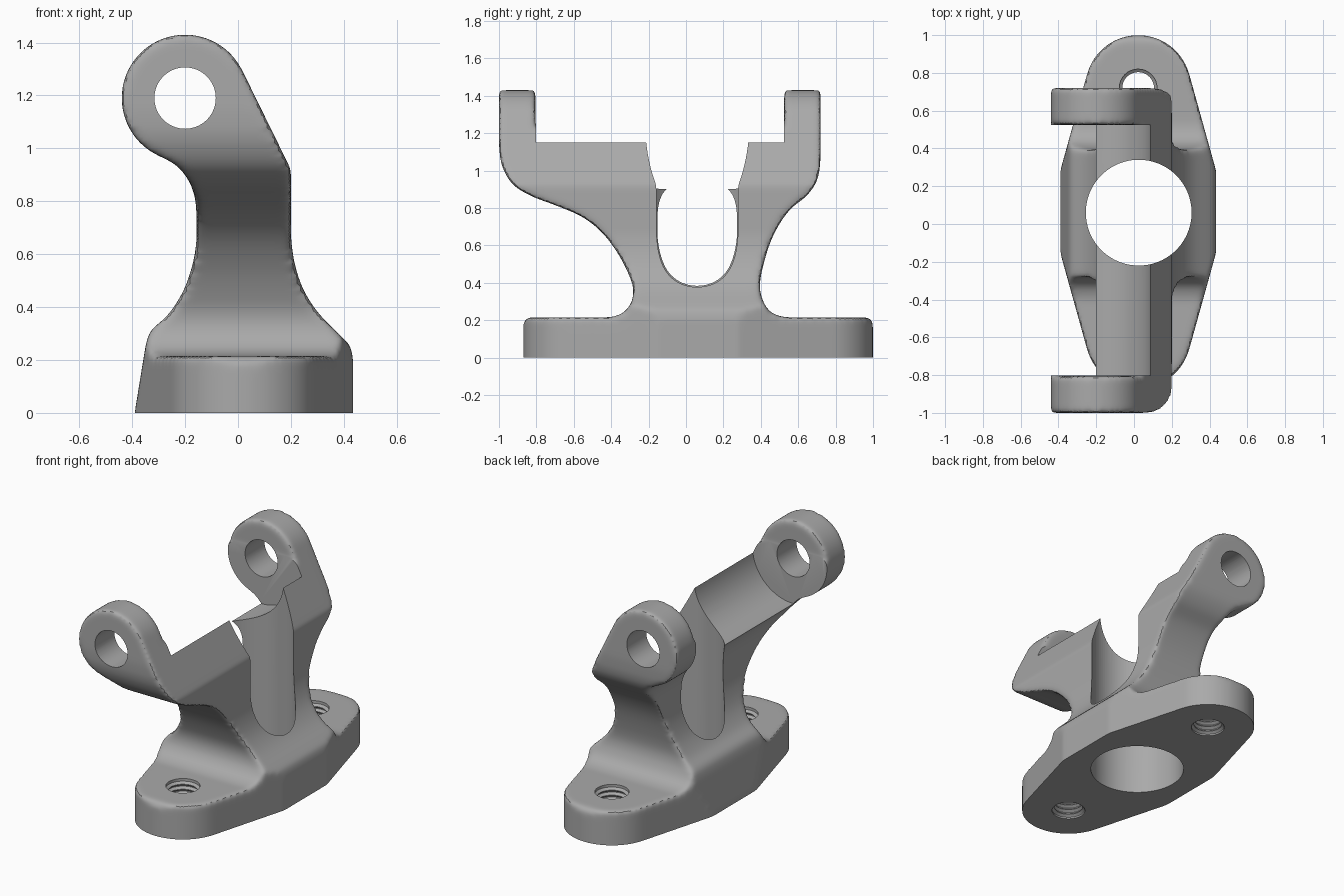
import bpy, bmesh
from math import sin, cos, pi, radians
from mathutils import Vector, Matrix

cube = bpy.data.objects.get("Cube")
if cube:
    bpy.data.objects.remove(cube, do_unlink=True)

MID = 0.022                 # x of the base centre line
EAR = (-0.2, 1.19)          # pivot axis in x, z
BORE = (0.025, 0.06)        # bore axis in x, y


def arc(c, r, a0, a1, n=24):
    return [(c[0] + r * cos(radians(a0 + (a1 - a0) * i / n)),
             c[1] + r * sin(radians(a0 + (a1 - a0) * i / n))) for i in range(n + 1)]


def smooth_path(pts, n=5):
    """Catmull-Rom curve through the points."""
    p = [Vector(q) for q in pts]
    p = [p[0]] + p + [p[-1]]
    out = []
    for a, b, c, d in zip(p, p[1:], p[2:], p[3:]):
        for i in range(n):
            t = i / n
            out.append(0.5 * (2 * b + (c - a) * t + (2 * a - 5 * b + 4 * c - d) * t * t
                              + (3 * b - a - 3 * c + d) * t ** 3))
    return [tuple(q) for q in out] + [tuple(pts[-1])]


def prism(name, pts, axis, lo, hi):
    """Extrude a closed outline along one axis."""
    place = {"X": lambda u, v, w: (w, u, v),
             "Y": lambda u, v, w: (u, w, v),
             "Z": lambda u, v, w: (u, v, w)}[axis]
    bm = bmesh.new()
    rings = [[bm.verts.new(place(u, v, w)) for u, v in pts] for w in (lo, hi)]
    for ring in rings:
        bm.faces.new(ring)
    for i in range(len(pts)):
        j = (i + 1) % len(pts)
        bm.faces.new((rings[0][i], rings[0][j], rings[1][j], rings[1][i]))
    return finish(name, bm)


def finish(name, bm):
    bmesh.ops.recalc_face_normals(bm, faces=bm.faces)
    me = bpy.data.meshes.new(name)
    bm.to_mesh(me)
    bm.free()
    ob = bpy.data.objects.new(name, me)
    bpy.context.collection.objects.link(ob)
    return ob


def lathe(name, x, y, profile, n=32):
    """Closed solid of revolution about a vertical axis."""
    bm = bmesh.new()
    rings = [[bm.verts.new((x + r * cos(2 * pi * i / n), y + r * sin(2 * pi * i / n), z))
              for i in range(n)] for r, z in profile]
    bm.faces.new(rings[0])
    bm.faces.new(rings[-1])
    for a, b in zip(rings, rings[1:]):
        for i in range(n):
            j = (i + 1) % n
            bm.faces.new((a[i], a[j], b[j], b[i]))
    return finish(name, bm)


def apply(ob, kind, **settings):
    bpy.ops.object.select_all(action="DESELECT")
    bpy.context.view_layer.objects.active = ob
    ob.select_set(True)
    m = ob.modifiers.new(kind, kind)
    for k, v in settings.items():
        setattr(m, k, v)
    bpy.ops.object.modifier_apply(modifier=m.name)


def combine(ob, other, op):
    apply(ob, "BOOLEAN", object=other, operation=op, solver="EXACT")
    bpy.data.objects.remove(other, do_unlink=True)


def box(name, x, y, z):
    return prism(name, [(x[0], y[0]), (x[1], y[0]), (x[1], y[1]), (x[0], y[1])], "Z", *z)


# side outline: base plate, two swept arms, two ears
front_sweep = smooth_path([(-.4, .215), (-.335, .24), (-.292, .295), (-.281, .36), (-.3, .43),
                           (-.36, .55), (-.45, .67), (-.56, .755), (-.7, .815), (-.83, .865),
                           (-.93, .93), (-.985, 1.03), (-1, 1.14)])
back_sweep = smooth_path([(.72, 1.08), (.705, .96), (.65, .87), (.55, .785), (.47, .66),
                          (.42, .52), (.394, .38), (.42, .285), (.465, .235), (.53, .215)])
side = ([(-.87, -.1)] + arc((-.83, .175), .04, 180, 90, 6) + front_sweep
        + [(-1, 1.5), (-.805, 1.5), (-.805, 1.22), (.525, 1.22), (.525, 1.5), (.72, 1.5)]
        + back_sweep + arc((.96, .175), .04, 90, 0, 6) + [(1, -.1)])
body = prism("bracket_body", side, "X", -.7, .7)

# front outline: flared foot, narrow neck, offset round ear
right_flare = smooth_path([(.435, .2), (.425, .25), (.395, .285), (.31, .37),
                           (.25, .46), (.215, .56), (.2, .66)])
left_flare = smooth_path([(-.294, .969), (-.235, .937), (-.187, .88), (-.162, .81), (-.157, .74),
                          (-.157, .65), (-.172, .56), (-.207, .46), (-.265, .37),
                          (-.33, .31), (-.35, .25)])
front = ([(.435, -.1)] + right_flare + [(.2, .92)] + arc(EAR, .24, 26, 246, 40)
         + left_flare + [(-.407, -.1)])
combine(body, prism("front_outline", front, "Y", -1.2, 1.2), "INTERSECT")

# plan outline trims only the foot
half = .413
plan = ([(MID + half, -.15), (MID + half, .28)] + arc((MID, .72), .28, 15, 165)
        + [(MID - half, .28), (MID - half, -.15)] + arc((MID, -.59), .28, 195, 345))
trim = box("foot_trim", (-1.5, 1.5), (-1.5, 1.5), (-.5, .47))
combine(trim, prism("plan_outline", plan, "Z", -.7, .7), "DIFFERENCE")
combine(body, trim, "DIFFERENCE")

# blend the cast edges
apply(body, "REMESH", mode="VOXEL", voxel_size=.014)
apply(body, "SMOOTH", factor=.5, iterations=12)

# machined cuts: underside, bore, clearance between the ears, pivot holes
combine(body, box("underside_cut", (-1.5, 1.5), (-1.5, 1.5), (-.5, 0)), "DIFFERENCE")
combine(body, prism("bore_cut", arc(BORE, .28, 0, 357, 95), "Z", -.3, 1.6), "DIFFERENCE")
combine(body, prism("clearance_cut", arc(EAR, .29, 0, 357, 95), "Y", -.803, .523), "DIFFERENCE")
combine(body, prism("pivot_cut", arc(EAR, .116, 0, 354, 59), "Y", -1.3, 1.3), "DIFFERENCE")

# threaded mounting holes
thread = [(.1, -.05), (.1, .01)]
for k in range(6):
    z = .01 + .032 * k
    thread += [(.084, z + .012), (.084, z + .016), (.1, z + .028), (.1, z + .032)]
thread.append((.1, .26))
for y in (.72, -.59):
    combine(body, lathe("thread_cut", MID, y, thread), "DIFFERENCE")

# single cast-metal colour
mat = bpy.data.materials.new("cast_grey")
mat.use_nodes = True
grey = (.4, .4, .4, 1)
mat.diffuse_color = grey
mat.node_tree.nodes["Principled BSDF"].inputs["Base Color"].default_value = grey
body.data.materials.clear()
body.data.materials.append(mat)
for p in body.data.polygons:
    p.material_index = 0

bpy.ops.object.select_all(action="DESELECT")
body.select_set(True)
bpy.context.view_layer.objects.active = body
bpy.ops.object.shade_smooth_by_angle(angle=radians(32))
